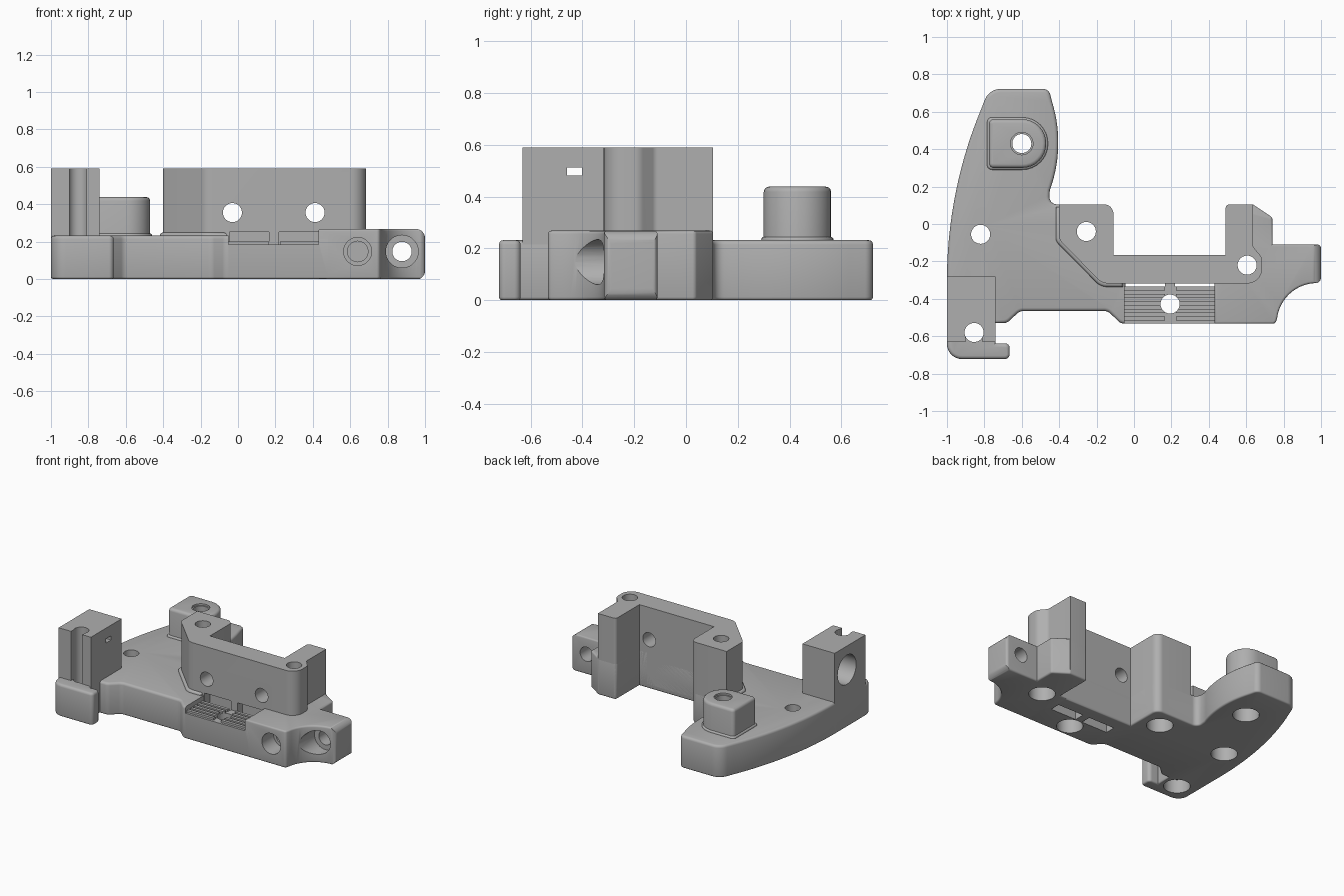
import bpy, bmesh, math
from mathutils import Vector, Matrix

if "Cube" in bpy.data.objects:
    bpy.data.objects.remove(bpy.data.objects["Cube"], do_unlink=True)

GREY = (0.43, 0.43, 0.43, 1)
grey = bpy.data.materials.new("plain_grey")
grey.use_nodes = True
grey.diffuse_color = GREY
grey.node_tree.nodes["Principled BSDF"].inputs["Base Color"].default_value = GREY


def arc(a, b, c, n=14):
    """Points on the circle running from a through b to c (under half a turn)."""
    a, b, c = (Vector(p) for p in (a, b, c))
    d = 2 * (a.x * (b.y - c.y) + b.x * (c.y - a.y) + c.x * (a.y - b.y))
    A, B, C = a.length_squared, b.length_squared, c.length_squared
    o = Vector(((A * (b.y - c.y) + B * (c.y - a.y) + C * (a.y - b.y)) / d,
                (A * (c.x - b.x) + B * (a.x - c.x) + C * (b.x - a.x)) / d))
    start = math.atan2(a.y - o.y, a.x - o.x)
    sweep = math.remainder(math.atan2(c.y - o.y, c.x - o.x) - start, math.tau)
    r = (a - o).length
    return [(o.x + r * math.cos(start + sweep * i / n),
             o.y + r * math.sin(start + sweep * i / n)) for i in range(n + 1)]


def rounded(points, n=8):
    """Outline with a fillet at every corner given as (x, y, radius)."""
    out = []
    for i, p in enumerate(points):
        v = Vector(p[:2])
        if len(p) < 3:
            out.append(v)
            continue
        u = (Vector(points[i - 1][:2]) - v).normalized()
        w = (Vector(points[(i + 1) % len(points)][:2]) - v).normalized()
        half = u.angle(w) / 2
        t = p[2] / math.tan(half)
        o = v + (u + w).normalized() * (p[2] / math.sin(half))
        mid = o + (v - o).normalized() * p[2]
        out += [Vector(q) for q in arc(v + u * t, mid, v + w * t, n)]
    return out


def finish(bm, name):
    bmesh.ops.recalc_face_normals(bm, faces=bm.faces)
    mesh = bpy.data.meshes.new(name)
    bm.to_mesh(mesh)
    bm.free()
    mesh.materials.append(grey)
    obj = bpy.data.objects.new(name, mesh)
    bpy.context.collection.objects.link(obj)
    return obj


def prism(name, points, z0, z1, top=0.0, bottom=0.0):
    """Extruded outline with optional rounded rims."""
    bm = bmesh.new()
    face = bm.faces.new([bm.verts.new((x, y, z0)) for x, y in rounded(points)])
    bmesh.ops.extrude_face_region(bm, geom=[face])
    for v in list(bm.verts)[len(bm.verts) // 2:]:
        v.co.z = z1
    bmesh.ops.recalc_face_normals(bm, faces=bm.faces)
    for z, size in ((z1, top), (z0, bottom)):
        if size:
            rim = [e for e in bm.edges if all(abs(v.co.z - z) < 1e-5 for v in e.verts)]
            bmesh.ops.bevel(bm, geom=rim, offset=size, segments=3, profile=0.5,
                            affect='EDGES', clamp_overlap=False)
    return finish(bm, name)


def box(name, lo, hi):
    corners = [(lo[0], lo[1]), (hi[0], lo[1]), (hi[0], hi[1]), (lo[0], hi[1])]
    return prism(name, corners, lo[2], hi[2])


def drill(name, a, b, r):
    """Cylinder cutter from a to b."""
    a, b = Vector(a), Vector(b)
    bm = bmesh.new()
    turn = (b - a).to_track_quat('Z', 'Y').to_matrix().to_4x4()
    bmesh.ops.create_cone(bm, cap_ends=True, segments=36, radius1=r, radius2=r,
                          depth=(b - a).length,
                          matrix=Matrix.Translation((a + b) / 2) @ turn)
    return finish(bm, name)


def combine(obj, others, operation='DIFFERENCE'):
    for other in others:
        mod = obj.modifiers.new("cut", 'BOOLEAN')
        mod.operation, mod.solver, mod.object = operation, 'EXACT', other
        deps = bpy.context.evaluated_depsgraph_get()
        mesh = bpy.data.meshes.new_from_object(obj.evaluated_get(deps))
        obj.modifiers.clear()
        obj.data = mesh


# Base plate with swept rear arm and front-right foot
plate = prism("base_plate",
    arc((-1, -0.28), (-0.953, 0.17), (-0.815, 0.62))
    + [(-0.775, 0.722, 0.09), (-0.455, 0.722, 0.04)]
    + arc((-0.44, 0.66), (-0.405, 0.43), (-0.45, 0.18))
    + [(-0.455, 0.105, 0.04), (-0.11, 0.105, 0.05), (-0.11, -0.165), (0.48, -0.165),
       (0.48, -0.533), (-0.07, -0.533, 0.05), (-0.14, -0.465, 0.05), (-0.61, -0.465, 0.05),
       (-0.68, -0.53, 0.05), (-0.74, -0.53), (-0.74, -0.638), (-0.665, -0.638, 0.025),
       (-0.665, -0.722, 0.025), (-1, -0.722, 0.08)],
    0, 0.232, 0.018, 0.012)

# Raised end block with its side lug
block = prism("end_block",
    [(0.43, -0.165), (0.49, -0.165), (0.49, 0.105, 0.02), (0.635, 0.105, 0.02),
     (0.74, 0.035, 0.02), (0.74, -0.11), (1, -0.11, 0.02), (1, -0.315, 0.03)]
    + arc((0.955, -0.317), (0.825, -0.38), (0.765, -0.505))
    + [(0.755, -0.533, 0.02), (0.43, -0.533)],
    0, 0.268, 0.012, 0.012)
lug_end = prism("lug_end_cutter", [(0.3, -0.005), (1, -0.005, 0.05), (1, 0.268, 0.05),
                                   (0.3, 0.268)], -1, 1)
lug_end.data.transform(Matrix.Rotation(math.pi / 2, 4, 'X'))
combine(block, [lug_end], 'INTERSECT')

# Tall bracket wall with two rear columns, and the fillet at its foot
wall = prism("bracket_wall",
    [(-0.40, 0.105), (-0.11, 0.105, 0.05), (-0.11, -0.165), (0.49, -0.165),
     (0.49, 0.105, 0.02), (0.635, 0.105), (0.635, -0.12, 0.03), (0.685, -0.18, 0.05),
     (0.685, -0.318, 0.08), (-0.17, -0.318, 0.08), (-0.40, -0.085, 0.05)],
    0.03, 0.59)
wall_foot = prism("wall_fillet",
    [(-0.418, 0.09), (-0.3, 0.09), (-0.06, -0.27), (-0.06, -0.336),
     (-0.178, -0.336, 0.08), (-0.418, -0.093, 0.05)], 0.1, 0.248, 0.015)

# Front corner post and rear boss
post = box("corner_post", (-1, -0.632, 0.03), (-0.74, -0.28, 0.59))
boss = prism("rear_boss",
    [(-0.775, 0.30, 0.025), (-0.47, 0.30, 0.127), (-0.47, 0.56, 0.127),
     (-0.775, 0.56, 0.025)], 0.1, 0.438, 0.02)
boss_foot = prism("boss_fillet",
    [(-0.785, 0.29, 0.025), (-0.46, 0.29, 0.137), (-0.46, 0.57, 0.137),
     (-0.785, 0.57, 0.025)], 0.1, 0.245, 0.012)

# Toothed clamp bed: two banks of ridges
teeth = []
for k in range(5):
    y = -0.505 + 0.04 * k
    for x0, x1 in ((-0.05, 0.165), (0.225, 0.43)):
        teeth.append(box("clamp_tooth", (x0, y - 0.011, 0.15), (x1, y + 0.011, 0.2)))

# Cutters: vertical screw holes with counterbores below
holes = {}
for key, x, y in (("boss", -0.6, 0.43), ("arm", -0.82, -0.055), ("post", -0.855, -0.58),
                  ("wall_a", -0.255, -0.04), ("wall_b", 0.605, -0.22),
                  ("clamp", 0.193, -0.428)):
    holes[key] = [drill("hole_cutter", (x, y, -0.1), (x, y, 0.8), 0.051),
                  drill("counterbore_cutter", (x, y, -0.1), (x, y, 0.1), 0.088)]
boss_sink = drill("boss_sink_cutter", (-0.6, 0.43, 0.425), (-0.6, 0.43, 0.5), 0.06)

# Cutters: horizontal holes
wall_holes = [drill("wall_hole_cutter", (x, -0.6, 0.355), (x, 0.3, 0.355), 0.051)
              for x in (-0.03, 0.412)]
front_bore = [drill("front_bore_cutter", (0.64, -0.6, 0.147), (0.64, -0.4, 0.147), 0.075),
              drill("front_hole_cutter", (0.64, -0.6, 0.147), (0.64, -0.33, 0.147), 0.055)]
lug_bore = [drill("lug_hole_cutter", (0.877, -0.6, 0.147), (0.877, 0.1, 0.147), 0.052),
            drill("lug_bore_cutter", (0.877, -0.6, 0.147), (0.877, -0.25, 0.147), 0.087)]

# Cutters: clamp recess, strap slots and post details
recess = box("recess_cutter", (-0.05, -0.6, 0.185), (0.43, -0.318, 0.4))
slots = [box("slot_cutter", (x0, -0.335, -0.1), (x1, -0.26, 0.25))
         for x0, x1 in ((-0.045, 0.165), (0.22, 0.43))]
post_cuts = [box("groove_cutter", (-0.9, -0.75, 0.232), (-0.81, -0.58, 0.7)),
             drill("side_bore_cutter", (-1.1, -0.42, 0.418), (-0.8, -0.42, 0.418), 0.106),
             box("side_slot_cutter", (-0.85, -0.46, 0.482), (-0.7, -0.402, 0.512))]

combine(plate, [c for pair in holes.values() for c in pair] + [recess] + slots)
combine(block, holes["wall_b"] + front_bore + lug_bore)
combine(wall, holes["wall_a"] + holes["wall_b"] + wall_holes + slots)
combine(wall_foot, holes["wall_a"])
combine(post, holes["post"] + post_cuts)
combine(boss, holes["boss"] + [boss_sink])
combine(boss_foot, holes["boss"])
for tooth in teeth:
    combine(tooth, holes["clamp"][:1])

# Remove the cutters and smooth the rounded surfaces
for obj in list(bpy.context.collection.objects):
    if obj.name.split(".")[0].endswith("_cutter"):
        bpy.data.objects.remove(obj, do_unlink=True)
bpy.ops.object.select_all(action='DESELECT')
for obj in [plate, block, wall, wall_foot, post, boss, boss_foot] + teeth:
    obj.select_set(True)
    bpy.context.view_layer.objects.active = obj
bpy.ops.object.shade_smooth_by_angle(angle=math.radians(32))
